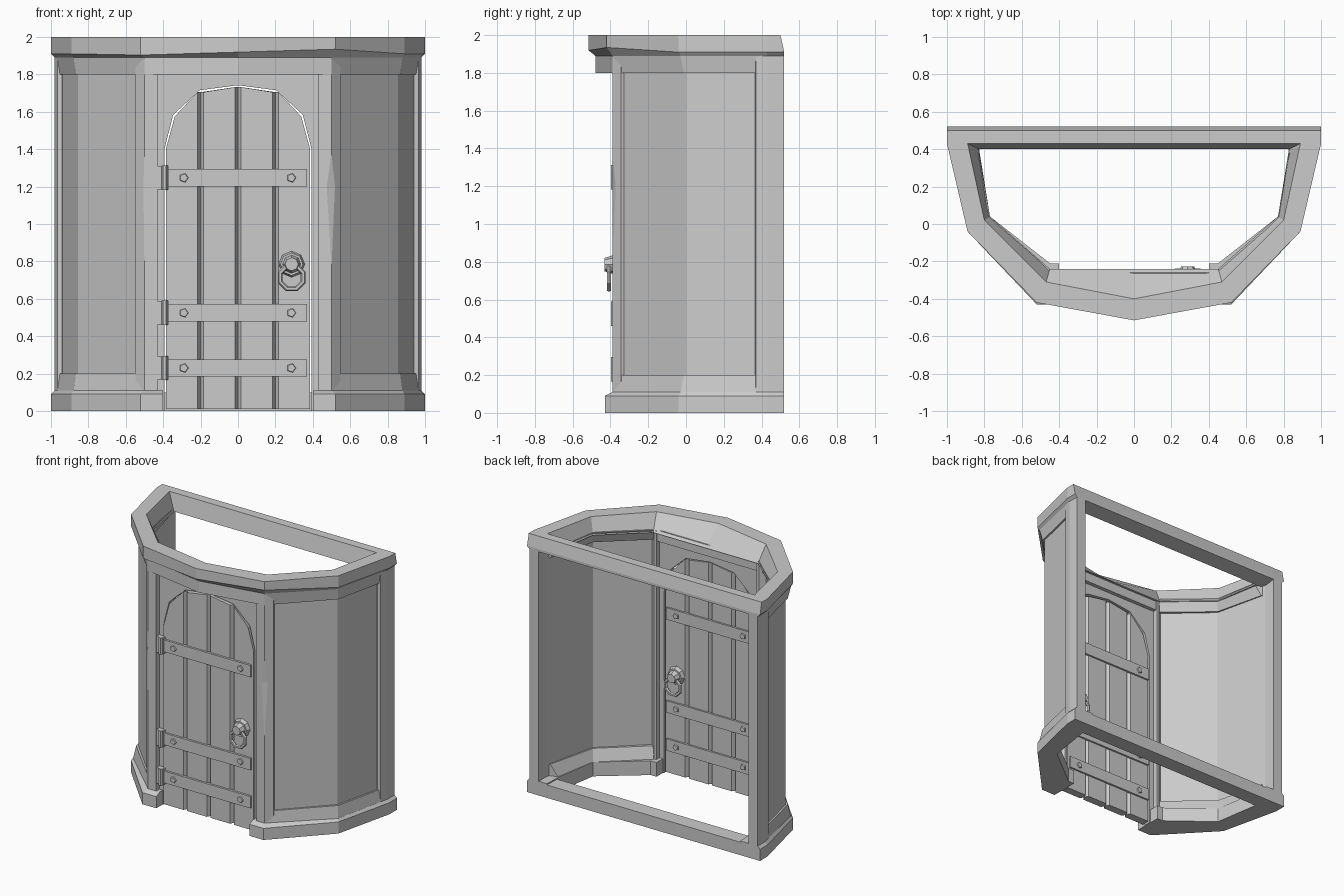
import bpy, bmesh, math

cube = bpy.data.objects.get("Cube")
if cube:
    bpy.data.objects.remove(cube)

GREY = bpy.data.materials.new("plain_grey")
GREY.use_nodes = True
GREY.diffuse_color = (0.6, 0.6, 0.6, 1)
GREY.node_tree.nodes["Principled BSDF"].inputs["Base Color"].default_value = (0.6, 0.6, 0.6, 1)


def finish(bm, name):
    bmesh.ops.recalc_face_normals(bm, faces=bm.faces[:])
    mesh = bpy.data.meshes.new(name)
    bm.to_mesh(mesh)
    bm.free()
    mesh.materials.append(GREY)
    obj = bpy.data.objects.new(name, mesh)
    bpy.context.scene.collection.objects.link(obj)
    return obj


def loft(name, loops, cyclic=False):
    """Skin closed loops; cap the ends, or join last loop to first."""
    bm = bmesh.new()
    rings = [[bm.verts.new(p) for p in loop] for loop in loops]
    n = len(rings[0])
    pairs = list(zip(rings, rings[1:]))
    if cyclic:
        pairs.append((rings[-1], rings[0]))
    else:
        bm.faces.new(rings[0])
        bm.faces.new(rings[-1])
    for a, b in pairs:
        for i in range(n):
            j = (i + 1) % n
            bm.faces.new((a[i], a[j], b[j], b[i]))
    return finish(bm, name)


def column(name, plan, z0, z1):
    return loft(name, [[(x, y, z) for x, y in plan] for z in (z0, z1)])


def slab(name, outline, y0, y1):
    return loft(name, [[(x, y, z) for x, z in outline] for y in (y0, y1)])


def box(name, x0, x1, y0, y1, z0, z1):
    return column(name, [(x0, y0), (x1, y0), (x1, y1), (x0, y1)], z0, z1)


def disc(name, x, z, r, y0, y1, sides, r2=None):
    def ring(y, rad):
        return [(x + rad * math.cos(math.tau * i / sides), y,
                 z + rad * math.sin(math.tau * i / sides)) for i in range(sides)]
    return loft(name, [ring(y0, r), ring(y1, r2 or r)])


def flip(points, s):
    return [(s * x, y) for x, y in points]


def sweep(name, profile, s):
    """Profile is a list of (plan polyline, height); stations run along the plan."""
    count = len(profile[0][0])
    return loft(name, [[(s * plan[i][0], plan[i][1], z) for plan, z in profile]
                       for i in range(count)])


# Cornice ring around the top, its lower lip slightly tilted at the front
cornice = [
    ([(1, .50), (1, .43), (.89, -.04), (.52, -.42), (0, -.515)], 2.0, 0),
    ([(1, .52), (1, .43), (.89, -.04), (.52, -.42), (0, -.515)], 1.91, .03),
    ([(.98, .52), (.98, .43), (.88, -.03), (.5, -.39), (0, -.48)], 1.89, 0),
    ([(.83, .40), (.825, .38), (.77, .04), (.45, -.24), (0, -.24)], 1.87, 0),
    ([(.89, .43), (.885, .41), (.80, .02), (.47, -.31), (0, -.40)], 2.0, 0),
]
rings = []
for half, z, tilt in cornice:
    mirrored = [(-x, y) for x, y in reversed(half[:-1])]
    rings.append([(x, y, z + (tilt * (x + .3) if y < -.3 else 0)) for x, y in half + mirrored])
loft("cornice", rings, cyclic=True)

# Wedge lintel above the doorway
column("lintel", [(.5, -.39), (0, -.48), (-.5, -.39), (-.45, -.26), (.45, -.26)], 1.8, 1.89)

# Plinth, panelled side walls and posts, mirrored
base_out = [(1, .52), (1, .43), (.89, -.04), (.52, -.43), (.4, -.43)]
base_top = [(.98, .52), (.98, .43), (.88, -.03), (.5, -.39), (.4, -.39)]
base_in = [(.83, .52), (.825, .38), (.77, .04), (.45, -.21), (.4, -.21)]
rail_out = [(.98, .43), (.88, -.03), (.5, -.39)]
rail_edge = [(.966, .43), (.867, -.01), (.505, -.381)]
rail_back_edge = [(.885, .40), (.79, .01), (.46, -.275)]
rail_in = [(.83, .38), (.77, .04), (.45, -.24)]
core = [(.954, .43), (.855, 0), (.5, -.37), (.467, -.30), (.80, 0), (.90, .43)]
for s, side, chip in ((1, "left", .026), (-1, "right", .008)):
    sweep(side + "_plinth", [(base_out, 0), (base_out, .09), (base_top, .11),
                             (base_in, .11), (base_in, 0)], s)
    column(side + "_wall_panel", flip(core, s), .1, 1.885)
    for rail, z0, z1 in (("lower", .105, .2), ("upper", 1.89, 1.8)):
        sweep(f"{side}_{rail}_rail", [(rail_out, z0), (rail_edge, z1),
                                      (rail_back_edge, z1), (rail_in, z0)], s)
    # Front post with a worn chip on its outer corner
    post = []
    for z, c in ((.1, .001), (.78, .001), (1.2, chip), (1.37, .001), (1.885, .001)):
        plan = [(.5 - c, -.39), (.5 + c * .7, -.39 + c * .7), (.547, -.343), (.54, -.325),
                (.45, -.25), (.43, -.25), (.43, -.39)]
        post.append([(s * x, y, z) for x, y in plan])
    loft(side + "_front_post", post)
    column(side + "_back_post", flip([(.98, .52), (.98, .43), (.966, .37), (.94, .365),
                                      (.90, .40), (.90, .52)], s), .1, 1.9)
box("back_sill", -.84, .84, .40, .52, 0, .1)

# Door surround with an arched opening
arch = [(.393, 0), (.393, 1.4), (.347, 1.583), (.205, 1.715), (0, 1.742)]
opening = arch + [(-x, z) for x, z in reversed(arch[:-1])]
slab("door_surround", [(.44, 0), (.44, 1.81), (-.44, 1.81), (-.44, 0)] + opening[::-1], -.35, -.29)

# Door planks with chamfered long edges
inner = [(0, .01), (.2, .01), (.2, 1.705), (0, 1.732)]
outer = [(.2, .01), (.386, .01), (.386, 1.4), (.338, 1.575), (.2, 1.705)]
for s in (1, -1):
    for kind, shape in (("inner", inner), ("outer", outer)):
        lo = min(x for x, z in shape)
        hi = max(x for x, z in shape)

        def plank_loop(y, gap):
            loop = []
            for x, z in shape:
                if x == lo:
                    x += gap
                elif x == hi and kind == "inner":
                    x -= gap
                loop.append((s * x, y, z))
            return loop
        loft(f"door_plank_{kind}_{'left' if s > 0 else 'right'}",
             [plank_loop(-.36, .016), plank_loop(-.337, .003), plank_loop(-.333, 0),
              plank_loop(-.322, 0), plank_loop(-.318, .003), plank_loop(-.298, .016)])

# Iron straps, bolts and hinges on both faces
for i, z in enumerate((.23, .525, 1.247)):
    box(f"front_strap_{i}", -.39, .37, -.376, -.355, z - .046, z + .046)
    box(f"back_strap_{i}", -.38, .37, -.302, -.284, z - .046, z + .046)
    for x in (-.29, .285):
        disc(f"front_bolt_{i}", x, z, .026, -.374, -.385, 5, .022)
        disc(f"back_bolt_{i}", x, z, .026, -.286, -.275, 5, .022)
    box(f"hinge_plate_{i}", -.435, -.372, -.385, -.34, z - .062, z + .062)
    column(f"hinge_barrel_{i}", [(-.41, -.38), (-.402, -.398), (-.385, -.398), (-.375, -.38)],
           z - .065, z + .065)

# Ring handles on both faces
for face, y, d in (("front", -.36, -1), ("back", -.298, 1)):
    disc(face + "_handle_plate", .287, .785, .07, y, y + d * .03, 8, .06)
    disc(face + "_handle_knob", .287, .785, .05, y + d * .025, y + d * .072, 8, .035)
    loops = []
    for k in range(8):
        a = math.tau * (k + .5) / 8
        loop = []
        for m in range(6):
            b = math.tau * m / 6
            r = .066 + .014 * math.cos(b)
            loop.append((.287 + r * math.cos(a), y + d * .048 + .013 * math.sin(b),
                         .715 + r * math.sin(a)))
        loops.append(loop)
    loft(face + "_handle_ring", loops, cyclic=True)
